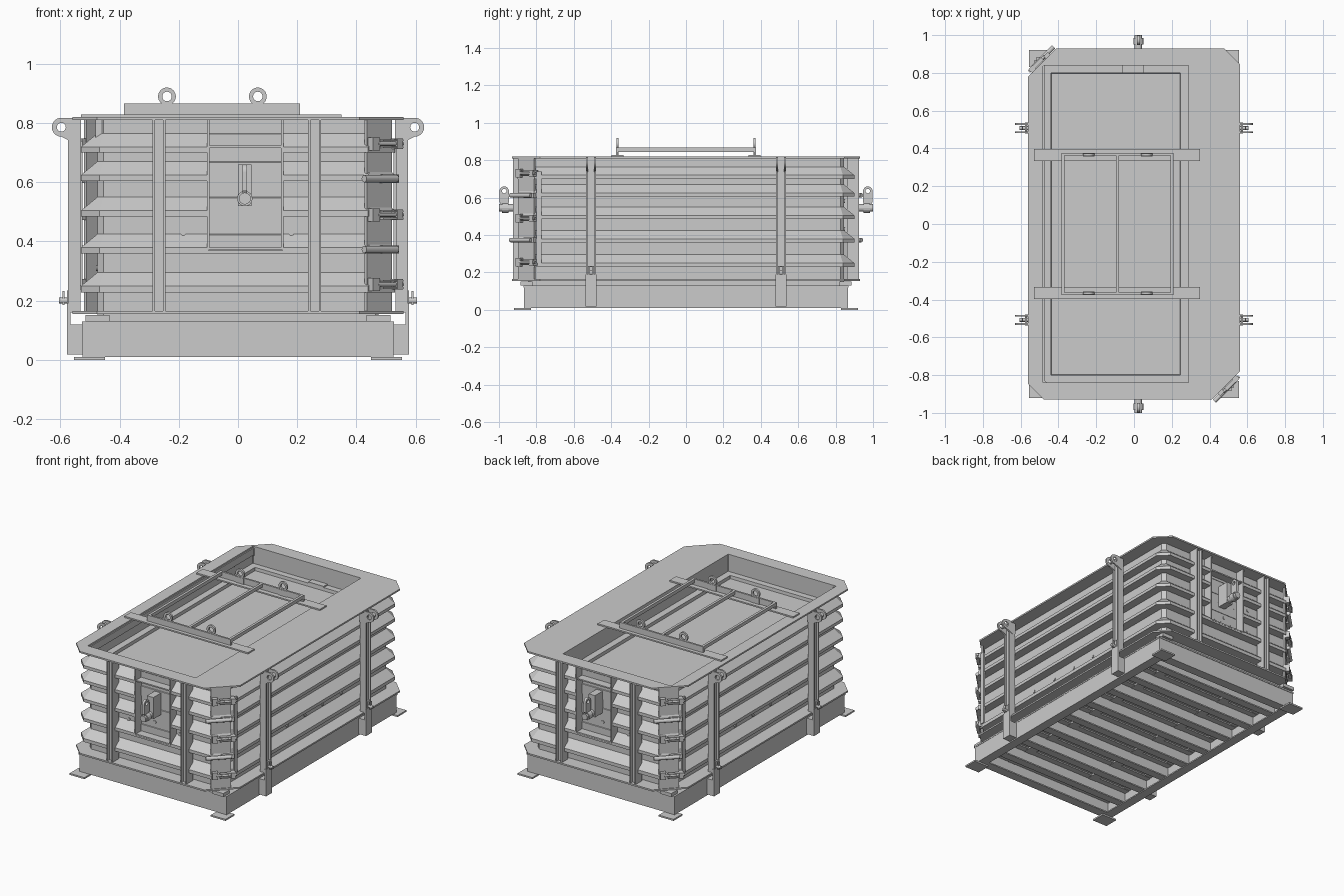
import bpy, bmesh, math
from mathutils import Matrix, Vector

if "Cube" in bpy.data.objects:
    bpy.data.objects.remove(bpy.data.objects["Cube"])

def finish(name, bm):
    bmesh.ops.recalc_face_normals(bm, faces=bm.faces[:])
    me = bpy.data.meshes.new(name)
    bm.to_mesh(me)
    bm.free()
    ob = bpy.data.objects.new(name, me)
    bpy.context.collection.objects.link(ob)
    return ob

def box(bm, x0, x1, y0, y1, z0, z1, m=Matrix()):
    t = Matrix.Translation(((x0 + x1) / 2, (y0 + y1) / 2, (z0 + z1) / 2))
    s = Matrix.Diagonal((abs(x1 - x0), abs(y1 - y0), abs(z1 - z0), 1))
    bmesh.ops.create_cube(bm, size=1, matrix=m @ t @ s)

def cyl(bm, p, q, r, m=Matrix(), n=16):
    p, q = Vector(p), Vector(q)
    rot = (q - p).to_track_quat('Z', 'Y').to_matrix().to_4x4()
    bmesh.ops.create_cone(bm, cap_ends=True, segments=n, radius1=r, radius2=r,
                          depth=(q - p).length, matrix=m @ Matrix.Translation((p + q) / 2) @ rot)

def plate(bm, radius, hole, m, t):
    """Flat plate in local xy around the origin, round hole; radius(c, s) gives the outline."""
    n = 32
    rings = []
    for z in (-t / 2, t / 2):
        for kind in (0, 1):
            ring = []
            for i in range(n):
                c, s = math.cos(2 * math.pi * i / n), math.sin(2 * math.pi * i / n)
                r = hole if kind else radius(c, s)
                ring.append(bm.verts.new(m @ Vector((r * c, r * s, z))))
            rings.append(ring)
    for a, b in ((0, 1), (1, 3), (3, 2), (2, 0)):
        for i in range(n):
            j = (i + 1) % n
            bm.faces.new((rings[a][i], rings[a][j], rings[b][j], rings[b][i]))

def ear_outline(c, s):
    """Round nose, flat top, straight back edge, sloping underside."""
    if c >= 0:
        return .032
    r = .067 / -c
    if s > 0:
        r = min(r, .032 / s)
    d = -s + .48 * c
    return min(r, .032 / d) if d > 0 else r

def octagon(hx, hy, c, cl, z, cx=0):
    """Chamfered rectangle; cl is the chamfer at the two latched corners."""
    pts = [(hx, -hy + cl), (hx, hy - c), (hx - c, hy), (-hx + cl, hy),
           (-hx, hy - cl), (-hx, -hy + c), (-hx + c, -hy), (hx - cl, -hy)]
    return [(x + cx, y, z) for x, y in pts]

# ---- ribbed mould shell with top flange and sunken pan, one closed loft
WX, WY = 0.475, 0.845
prof = [(0, .128), (0, .155), (.085, .155), (.085, .165), (0, .165)]
for a, b in ((.228, .25), (.36, .38), (.485, .505), (.605, .625), (.70, .72)):
    prof += [(0, a), (.055, a), (.055, b), (0, b + .045)]
prof += [(0, .81), (.085, .81), (.085, .82)]
rings = []
for o, z in prof:
    hx, hy = WX + o, WY + o
    rings.append(octagon(hx, hy, .02 + o * .75, max(.01, hx + hy - 1.34), z))
for hx, hy, z in ((.385, .84, .82), (.385, .84, .71), (.342, .80, .71), (.340, .798, .69)):
    rings.append(octagon(hx, hy, .001, .001, z, -.097))
bm = bmesh.new()
vr = [[bm.verts.new(p) for p in r] for r in rings]
for r0, r1 in zip(vr, vr[1:]):
    for i in range(8):
        j = (i + 1) % 8
        bm.faces.new((r0[i], r0[j], r1[j], r1[i]))
bm.faces.new(vr[0][::-1])
bm.faces.new(vr[-1])
shell = finish("mould_shell", bm)

# recess in both end walls for the pin housings
bm = bmesh.new()
for s in (1, -1):
    box(bm, -.10, .15, s * .848, s * 1.1, .37, .806)
cutter = finish("recess_cutter", bm)
cutter.hide_render = True
mod = shell.modifiers.new("recess", 'BOOLEAN')
mod.operation = 'DIFFERENCE'
mod.object = cutter
mod.solver = 'EXACT'
dg = bpy.context.evaluated_depsgraph_get()
new = bpy.data.meshes.new_from_object(shell.evaluated_get(dg))
shell.modifiers.clear()
shell.data = new
bpy.data.objects.remove(cutter)

# ---- base frame: perimeter channels, cross beams, floor plate, feet
bm = bmesh.new()
for s in (1, -1):
    box(bm, s * .513, s * .525, -.865, .865, .012, .12)
    box(bm, -.525, .525, s * .853, s * .865, .012, .12)
    for z in (.01, .112):
        box(bm, s * .465, s * .525, -.865, .865, z, z + .008)
        box(bm, -.525, .525, s * .805, s * .865, z, z + .008)
finish("base_frame", bm)
bm = bmesh.new()
for i in range(8):
    y = -.7 + .2 * i
    box(bm, -.513, .513, y - .006, y + .006, .02, .118)
    box(bm, -.513, .513, y - .006, y + .045, .015, .023)
    box(bm, -.513, .513, y - .006, y + .045, .11, .118)
finish("cross_beams", bm)
bm = bmesh.new()
for x in (-.25, .25):
    box(bm, x - .03, x + .03, -.85, .85, .108, .12)
finish("long_stiffeners", bm)
bm = bmesh.new()
box(bm, -.527, .527, -.868, .868, .12, .13)
finish("floor_plate", bm)
bm = bmesh.new()
for sx in (1, -1):
    for sy in (1, -1):
        box(bm, sx * .45, sx * .555, sy * .83, sy * .92, 0, .01)
finish("foot_plates", bm)
bm = bmesh.new()
for sx in (1, -1):
    for sy in (1, -1):
        box(bm, sx * .435, sx * .515, sy * .82, sy * .885, .13, .152)
finish("corner_spacers", bm)

# ---- side straps with base brackets, clamps and lifting ears
strap, bracket, ears = bmesh.new(), bmesh.new(), bmesh.new()
for sx in (1, -1):
    for sy in (1, -1):
        yc = sy * .508
        box(strap, sx * .555, sx * .562, yc - .022, yc + .022, .16, .81)
        for e in (-1, 1):
            box(strap, sx * .532, sx * .575, yc + e * .022 - .004, yc + e * .022 + .004, .16, .81)
        box(bracket, sx * .525, sx * .577, yc - .03, yc + .03, .018, .12)
        box(bracket, sx * .566, sx * .577, yc - .03, yc + .03, .12, .19)
        box(bracket, sx * .566, sx * .577, yc - .016, yc + .016, .19, .235)
        cyl(bracket, (sx * .55, yc, .2), (sx * .605, yc, .2), .01)
        box(bracket, sx * .587, sx * .593, yc - .008, yc + .008, .185, .232)
        for e in (-1, 1):
            m = Matrix(((sx, 0, 0, sx * .597), (0, 0, 1, yc + e * .022), (0, 1, 0, .786), (0, 0, 0, 1)))
            plate(ears, ear_outline, .015, m, .01)
finish("side_straps", strap)
finish("base_brackets", bracket)
finish("lifting_ears", ears)

# ---- end straps (open channels)
bm = bmesh.new()
for s in (1, -1):
    for x in (-.267, .259):
        box(bm, x - .018, x + .018, s * .90, s * .906, .165, .812)
        for e in (-1, 1):
            box(bm, x + e * .018 - .004, x + e * .018 + .004, s * .86, s * .925, .165, .812)
finish("end_straps", bm)

# ---- end pin housings: partition plates, block, pin and eye
housing, pin, studs = bmesh.new(), bmesh.new(), bmesh.new()
for s in (1, -1):
    for x in (-.10, .15):
        box(housing, x - .004, x + .004, s * .84, s * .905, .375, .81)
    for z in (.375, .72):
        box(housing, -.10, .15, s * .84, s * .90, z - .004, z + .004)
    box(housing, .0, .045, s * .845, s * .925, .52, .66)
    cyl(pin, (.023, s * .90, .545), (.023, s * 1.0, .545), .02)
    cyl(pin, (.023, s * .95, .545), (.023, s * .985, .545), .026)
    m = Matrix(((0, 0, 1, .023), (1, 0, 0, s * .972), (0, 1, 0, .635), (0, 0, 0, 1)))
    plate(pin, lambda c, k: .025 if k > 0 else min(.025 / max(abs(c), .01), .075 / max(-k, .01)), .012, m, .016)
    # flush plugs in the end and side walls
    for x, z in ((-.185, .58), (-.185, .43), (.18, .58), (.18, .43), (0, .46)):
        cyl(studs, (x, s * .84, z), (x, s * .850, z), .01)
    for y in (-.37, -.18, 0, .18, .37):
        cyl(studs, (s * .47, y, .31), (s * .480, y, .31), .01)
finish("pin_housings", housing)
finish("lifting_pins", pin)
finish("wall_plugs", studs)

# ---- latched corners: seam plate, edge bars, toggles and handles
seam, latch = bmesh.new(), bmesh.new()
for turn in (0, math.pi):
    r = Matrix.Rotation(turn, 4, 'Z')
    m = r @ Matrix.Translation((.478, -.855, 0)) @ Matrix.Rotation(math.pi / 4, 4, 'Z')
    box(seam, -.06, .06, 0, .012, .165, .815, m)
    box(seam, .525, .537, -.80, -.772, .25, .74, r)
    for z in (.73, .49, .255):
        box(latch, -.055, -.022, -.025, .005, z - .022, z + .022, m)
        cyl(latch, (-.03, -.02, z), (.09, -.02, z), .007, m)
        for e in (-1, 1):
            box(latch, -.01, .085, -.03, -.01, z + e * .012 - .003, z + e * .012 + .003, m)
        box(latch, .055, .08, -.032, .01, z - .018, z + .018, m)
    for z in (.612, .373):
        cyl(latch, (-.095, -.022, z), (.06, -.022, z), .012, m)
        box(latch, .0, .075, -.018, .005, z - .014, z + .014, m)
finish("corner_seam_plates", seam)
finish("corner_latches", latch)

# ---- top grid: flat cross bars, rails, ties and lifting eyes
bars, grid, eyes = bmesh.new(), bmesh.new(), bmesh.new()
for s in (1, -1):
    box(bars, -.53, .35, s * .333, s * .398, .82, .829)
    box(grid, -.385, .21, s * .363, s * .375, .829, .867)
    for x in (-.24, .067):
        m = Matrix.Translation((x, s * .366, .89)) @ Matrix.Rotation(math.pi / 2, 4, 'X')
        plate(eyes, lambda c, k: .03, .016, m, .012)
        box(eyes, x - .03, x + .03, s * .358, s * .362, .829, .885 - .018)
for x in (-.376, -.088, .2):
    box(grid, x - .008, x + .008, -.365, .365, .845, .867)
finish("top_cross_bars", bars)
finish("top_grid", grid)
finish("top_lifting_eyes", eyes)

# pan ledge tab at the back
bm = bmesh.new()
box(bm, -.06, .05, .80, .84, .708, .718)
finish("pan_tab", bm)
